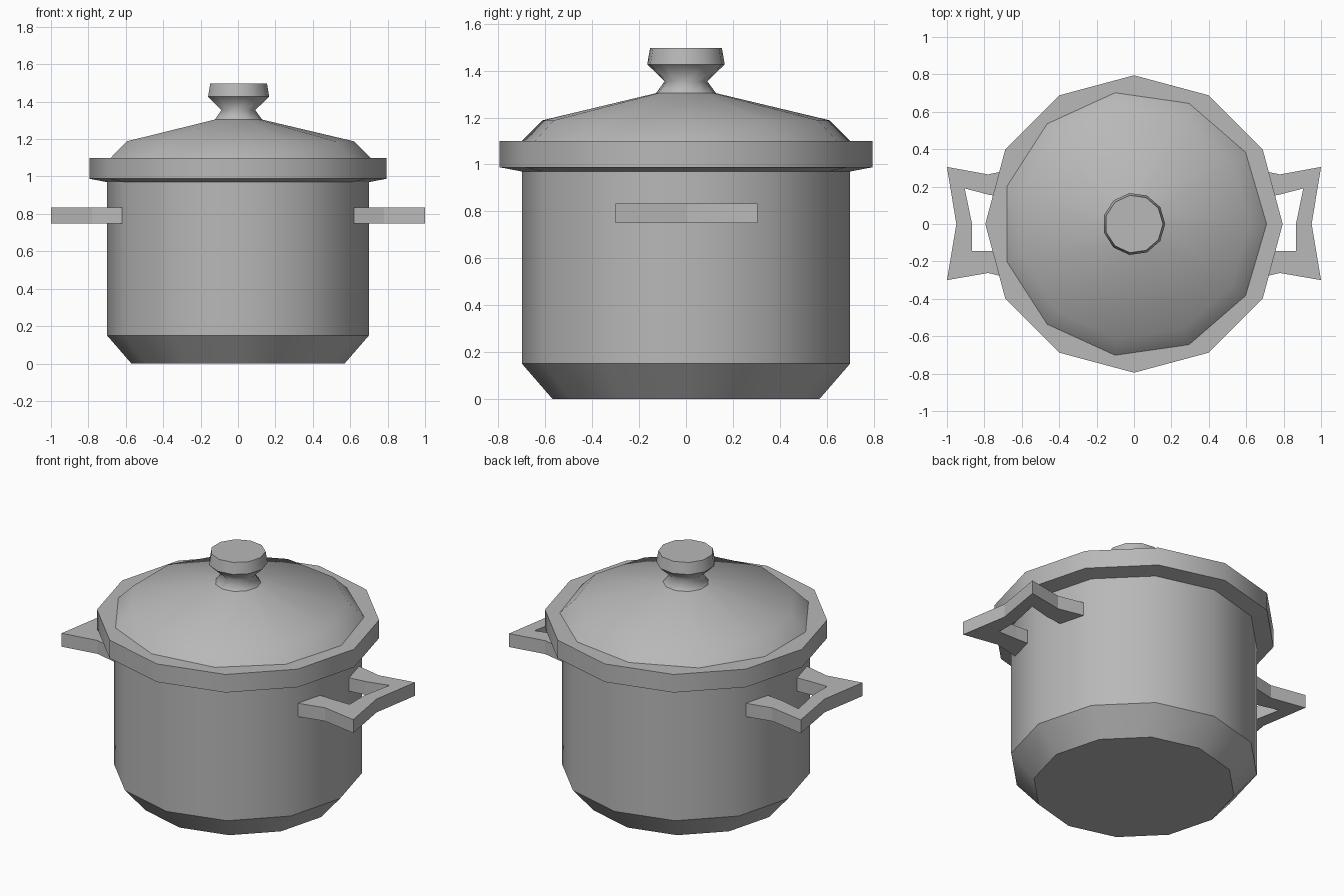
import bpy, bmesh
from math import cos, sin, tau

cube = bpy.data.objects.get("Cube")
if cube:
    bpy.data.objects.remove(cube, do_unlink=True)

# One grey metal for the whole pot
metal = bpy.data.materials.new("grey metal")
metal.use_nodes = True
grey = (0.48, 0.48, 0.48, 1)
metal.diffuse_color = grey
metal.node_tree.nodes["Principled BSDF"].inputs["Base Color"].default_value = grey


def finish(name, bm):
    bmesh.ops.recalc_face_normals(bm, faces=bm.faces)
    mesh = bpy.data.meshes.new(name)
    bm.to_mesh(mesh)
    bm.free()
    mesh.materials.append(metal)
    obj = bpy.data.objects.new(name, mesh)
    bpy.context.collection.objects.link(obj)
    return obj


def lathe(name, profile, sides, soft=()):
    """Turn a (radius, z) profile round z; rings are creased unless listed in soft."""
    bm = bmesh.new()
    angles = [tau * i / sides for i in range(sides)]
    rings = [[bm.verts.new((r * cos(a), r * sin(a), z)) for a in angles]
             for r, z in profile]
    for low, high in zip(rings, rings[1:]):
        for i in range(sides):
            j = (i + 1) % sides
            bm.faces.new((low[i], low[j], high[j], high[i])).smooth = True
    for ring in (rings[0], rings[-1]):
        bm.faces.new(ring).smooth = False
    for k, ring in enumerate(rings):
        if k not in soft:
            for i in range(sides):
                bm.edges.get((ring[i], ring[(i + 1) % sides])).smooth = False
    return finish(name, bm)


# Body with a chamfered foot, and the thick rim
lathe("pot_body", [(0.57, 0), (0.70, 0.15), (0.70, 0.98)], 12)
lathe("pot_rim", [(0.70, 0.97), (0.795, 0.988), (0.795, 1.10)], 12)

# Eleven-sided lid and its waisted knob
lathe("lid", [(0.71, 1.099), (0.62, 1.188), (0.13, 1.304)], 11, soft=(1,))
lathe("lid_knob", [(0.13, 1.303), (0.092, 1.355), (0.167, 1.427), (0.155, 1.496)],
      11, soft=(1,))

# Handle outline as pairs of outer and inner points, from back to front
HANDLE = [((0.62, 0.30), (0.64, 0.14)),
          ((0.78, 0.265), (0.77, 0.155)),
          ((1.0, 0.305), (0.905, 0.19)),
          ((0.95, 0), (0.866, 0)),
          ((1.0, -0.30), (0.866, -0.145)),
          ((0.78, -0.262), (0.74, -0.145)),
          ((0.62, -0.30), (0.64, -0.14))]


def handle(name, side):
    bm = bmesh.new()
    pairs = [[bm.verts.new((side * x, y, 0.75)) for x, y in pair] for pair in HANDLE]
    for (a, b), (c, d) in zip(pairs, pairs[1:]):
        bm.faces.new((a, b, d, c))
    grown = bmesh.ops.extrude_face_region(bm, geom=bm.faces[:], use_keep_orig=True)
    top = [v for v in grown["geom"] if isinstance(v, bmesh.types.BMVert)]
    bmesh.ops.translate(bm, verts=top, vec=(0, 0, 0.083))
    return finish(name, bm)


handle("left_handle", 1)
handle("right_handle", -1)
